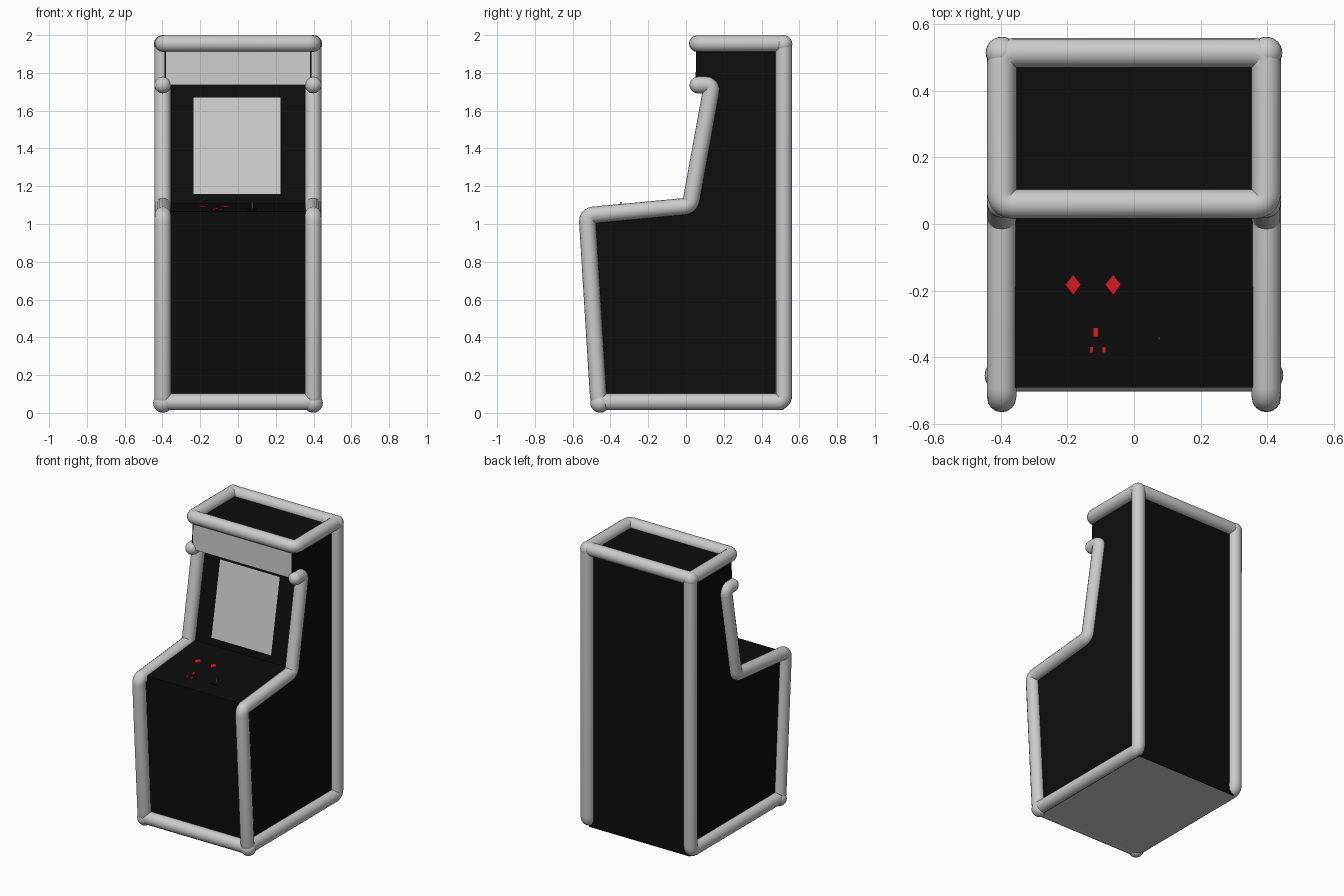
import bpy, bmesh, math
from mathutils import Vector

if "Cube" in bpy.data.objects:
    bpy.data.objects.remove(bpy.data.objects["Cube"])

R = 0.044   # frame tube radius
TX = 0.398  # frame tube centre, sideways


def material(name, rgb):
    m = bpy.data.materials.new(name)
    m.diffuse_color = (*rgb, 1)
    m.use_nodes = True
    m.node_tree.nodes["Principled BSDF"].inputs["Base Color"].default_value = m.diffuse_color
    return m


BLACK = material("black", (0.004, 0.004, 0.004))
RED = material("red", (0.75, 0.01, 0.02))


def finish(bm, name, mat=None):
    bmesh.ops.recalc_face_normals(bm, faces=bm.faces)
    me = bpy.data.meshes.new(name)
    bm.to_mesh(me)
    bm.free()
    ob = bpy.data.objects.new(name, me)
    bpy.context.collection.objects.link(ob)
    if mat:
        me.materials.append(mat)
    return ob


def fillet(pts, closed, rad=0.035, n=5):
    pts = [Vector(p) for p in pts]
    out = []
    for i, p in enumerate(pts):
        if not closed and i in (0, len(pts) - 1):
            out.append(p)
            continue
        a, b = pts[i - 1], pts[(i + 1) % len(pts)]
        s = p + (a - p).normalized() * rad
        e = p + (b - p).normalized() * rad
        for k in range(n + 1):
            t = k / n
            out.append(s * (1 - t) ** 2 + p * 2 * t * (1 - t) + e * t * t)
    return out


def tube(name, pts, closed=False):
    path = fillet(pts, closed)
    cu = bpy.data.curves.new(name, 'CURVE')
    cu.dimensions = '3D'
    cu.bevel_depth = R
    cu.bevel_resolution = 6
    sp = cu.splines.new('POLY')
    sp.points.add(len(path) - 1)
    for q, p in zip(sp.points, path):
        q.co = (*p, 1)
    sp.use_cyclic_u = closed
    ob = bpy.data.objects.new(name, cu)
    bpy.context.collection.objects.link(ob)
    bpy.ops.object.select_all(action='DESELECT')
    ob.select_set(True)
    bpy.context.view_layer.objects.active = ob
    bpy.ops.object.convert(target='MESH')


def ball(name, loc, r):
    bpy.ops.mesh.primitive_uv_sphere_add(segments=24, ring_count=12, radius=r, location=loc)
    bpy.context.object.name = name
    bpy.ops.object.shade_smooth()


# cabinet body: side profile (y, z) extruded across x
profile = [(-0.44, 0.015), (-0.492, 1.065), (0.038, 1.112), (0.155, 1.735),
           (0.05, 1.735), (0.055, 1.95), (0.515, 1.95), (0.515, 0.015)]
bm = bmesh.new()
face = bm.faces.new([bm.verts.new((-0.39, y, z)) for y, z in profile])
ext = bmesh.ops.extrude_face_region(bm, geom=[face])
bmesh.ops.translate(bm, vec=(0.78, 0, 0),
                    verts=[v for v in ext["geom"] if isinstance(v, bmesh.types.BMVert)])
finish(bm, "cabinet_body", BLACK)


# flat panels laid over the body
def panel(name, corners):
    bm = bmesh.new()
    bm.faces.new([bm.verts.new(c) for c in corners])
    finish(bm, name)


panel("base_plate", [(-0.39, 0.515, 0.012), (0.39, 0.515, 0.012),
                     (0.39, -0.44, 0.012), (-0.39, -0.44, 0.012)])
panel("marquee", [(-0.38, 0.046, 1.737), (0.38, 0.046, 1.737),
                  (0.38, 0.051, 1.945), (-0.38, 0.051, 1.945)])
panel("screen", [(-0.235, 0.043, 1.16), (0.225, 0.043, 1.16),
                 (0.225, 0.139, 1.67), (-0.235, 0.139, 1.67)])

# tubular frame
for side, s in (("left", -1), ("right", 1)):
    x = s * TX
    tube(side + "_side_frame", [(x, 0.063, 1.736), (x, 0.138, 1.736), (x, 0.022, 1.096),
                                (x, -0.524, 1.045), (x, -0.463, 0.058),
                                (x, 0.518, 0.058), (x, 0.518, 1.95)])
    ball(side + "_hook_end", (x, 0.063, 1.736), R)
    ball(side + "_front_foot", (x, -0.455, 0.052), 0.051)
    ball(side + "_top_corner", (x, 0.515, 1.952), 0.048)
tube("top_frame", [(-TX, 0.06, 1.955), (TX, 0.06, 1.955),
                   (TX, 0.515, 1.955), (-TX, 0.515, 1.955)], closed=True)
tube("bottom_front_bar", [(-TX, -0.46, 0.058), (TX, -0.46, 0.058)])

# controls on the sloping deck
TILT = math.atan2(0.047, 0.53)


def deck(x, y):
    return Vector((x, y, 1.065 + (y + 0.492) * math.tan(TILT)))


def block(name, x, y, sx, sy, h, mat, turn=0):
    bm = bmesh.new()
    bmesh.ops.create_cone(bm, cap_ends=True, segments=4, radius1=1, radius2=1, depth=h)
    for v in bm.verts:
        a = math.atan2(v.co.y, v.co.x) + turn
        k = 1 if turn == 0 else math.sqrt(2)
        v.co.x, v.co.y = math.cos(a) * sx / 2 * k, math.sin(a) * sy / 2 * k
    ob = finish(bm, name, mat)
    ob.location = deck(x, y)
    ob.rotation_euler.x = TILT
    return ob


for i, x in enumerate((-0.183, -0.063)):
    block(f"large_button_{i + 1}", x, -0.182, 0.048, 0.062, 0.014, RED)
for i, (x, y, w, d) in enumerate([(-0.115, -0.325, 0.018, 0.028),
                                  (-0.128, -0.378, 0.012, 0.02), (-0.09, -0.378, 0.012, 0.02)]):
    block(f"small_button_{i + 1}", x, y, w, d, 0.014, RED, math.pi / 4)
block("joystick_base", 0.075, -0.342, 0.05, 0.065, 0.008, BLACK, math.pi / 4)
block("joystick_stick", 0.075, -0.342, 0.007, 0.007, 0.07, None)
tip = block("joystick_tip", 0.075, -0.342, 0.007, 0.007, 0.004, RED)
tip.location.z += 0.037
